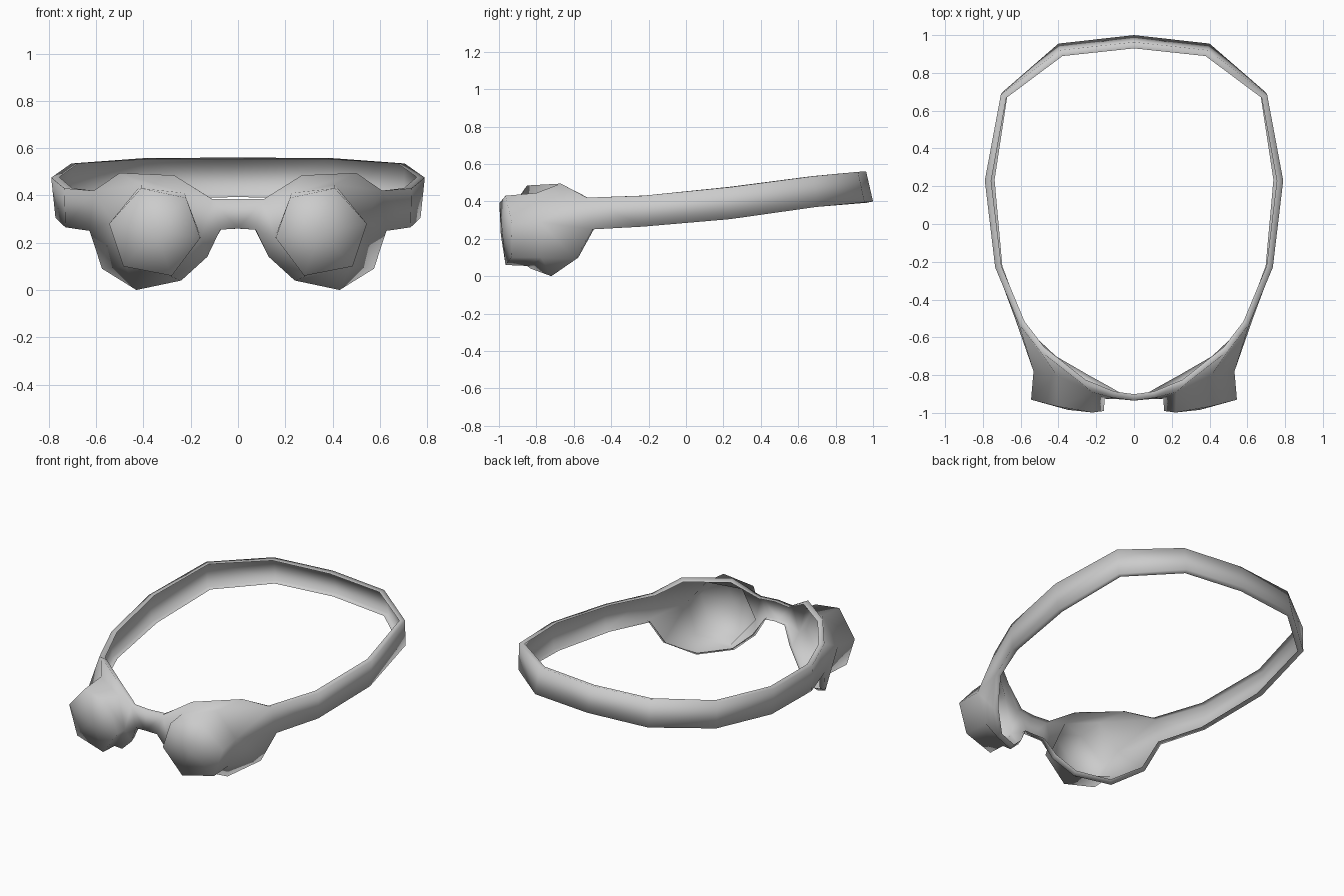
import bpy, bmesh
from mathutils import Vector

cube = bpy.data.objects.get("Cube")
if cube:
    bpy.data.objects.remove(cube, do_unlink=True)

grey = bpy.data.materials.new("plain grey")
grey.use_nodes = True
colour = (0.6, 0.6, 0.6, 1)
grey.diffuse_color = colour
grey.node_tree.nodes["Principled BSDF"].inputs["Base Color"].default_value = colour


def points(*coords):
    return [Vector(c) for c in coords]


# Cup rim, from the upper strap corner over the top and back underneath
RIM = points(
    (0.61, -0.53, 0.42), (0.50, -0.67, 0.495), (0.27, -0.85, 0.485),
    (0.11, -0.92, 0.385), (0.075, -0.928, 0.255), (0.13, -0.89, 0.14),
    (0.24, -0.83, 0.04), (0.43, -0.72, 0.0), (0.575, -0.59, 0.09),
    (0.628, -0.505, 0.25))
# Six-sided lens: front outline, and the line where it meets the cup
LENS = points(
    (0.545, -0.93, 0.28), (0.41, -0.965, 0.43), (0.22, -0.998, 0.39),
    (0.16, -0.99, 0.22), (0.28, -0.965, 0.06), (0.485, -0.935, 0.10))
BASE = points(
    (0.532, -0.78, 0.29), (0.41, -0.80, 0.445), (0.225, -0.89, 0.41),
    (0.155, -0.925, 0.22), (0.28, -0.85, 0.055), (0.475, -0.775, 0.10))
# Lens corner that each rim point runs to
LINK = [0, 1, 2, 2, 3, 3, 4, 5, 5, 0]
# Strap outer edges, from the cup to the middle of the back
STRAP_TOP = [RIM[0]] + points(
    (0.735, -0.23, 0.43), (0.79, 0.23, 0.475), (0.705, 0.685, 0.535),
    (0.392, 0.92, 0.558), (0, 0.963, 0.56))
STRAP_LOW = [RIM[9]] + points(
    (0.73, -0.23, 0.265), (0.772, 0.235, 0.305), (0.70, 0.695, 0.37),
    (0.40, 0.955, 0.395), (0, 1.0, 0.40))

bm = bmesh.new()


def face(*pts):
    bm.faces.new([bm.verts.new(p) for p in pts])


# Cup: flares from the lens block out to the rim
for i in range(10):
    j = (i + 1) % 10
    u, v = LINK[i], LINK[j]
    if u == v:
        face(RIM[i], RIM[j], BASE[u])
    else:
        face(RIM[i], RIM[j], BASE[v], BASE[u])

# Lens block with a slightly domed front
centre = sum(LENS, Vector()) / 6 + Vector((0, -0.02, 0))
for i in range(6):
    j = (i + 1) % 6
    face(LENS[i], LENS[j], BASE[j], BASE[i])
    face(LENS[j], LENS[i], centre)

# Nose bridge, half of it
face(RIM[3], RIM[4], Vector((0, -0.935, 0.26)), Vector((0, -0.935, 0.385)))

# Head strap, half of it
for i in range(5):
    face(STRAP_TOP[i], STRAP_LOW[i], STRAP_LOW[i + 1], STRAP_TOP[i + 1])

# Weld the skin and turn it outward
bmesh.ops.remove_doubles(bm, verts=bm.verts, dist=0.0005)
bmesh.ops.recalc_face_normals(bm, faces=bm.faces)
foremost = min(bm.faces, key=lambda f: f.calc_center_median().y)
if foremost.normal.y > 0:
    bmesh.ops.reverse_faces(bm, faces=bm.faces)

mesh = bpy.data.meshes.new("goggles_and_strap")
bm.to_mesh(mesh)
bm.free()
mesh.materials.append(grey)
goggles = bpy.data.objects.new("goggles_and_strap", mesh)
bpy.context.collection.objects.link(goggles)
bpy.context.view_layer.objects.active = goggles
goggles.select_set(True)

# Second half, then a turned-in edge along an open-backed skin
mirror = goggles.modifiers.new("mirror", 'MIRROR')
mirror.merge_threshold = 0.001
lip = goggles.modifiers.new("turned_in_edge", 'SOLIDIFY')
lip.thickness = 0.034
lip.offset = -1
lip.use_rim_only = True
bpy.ops.object.shade_smooth()
